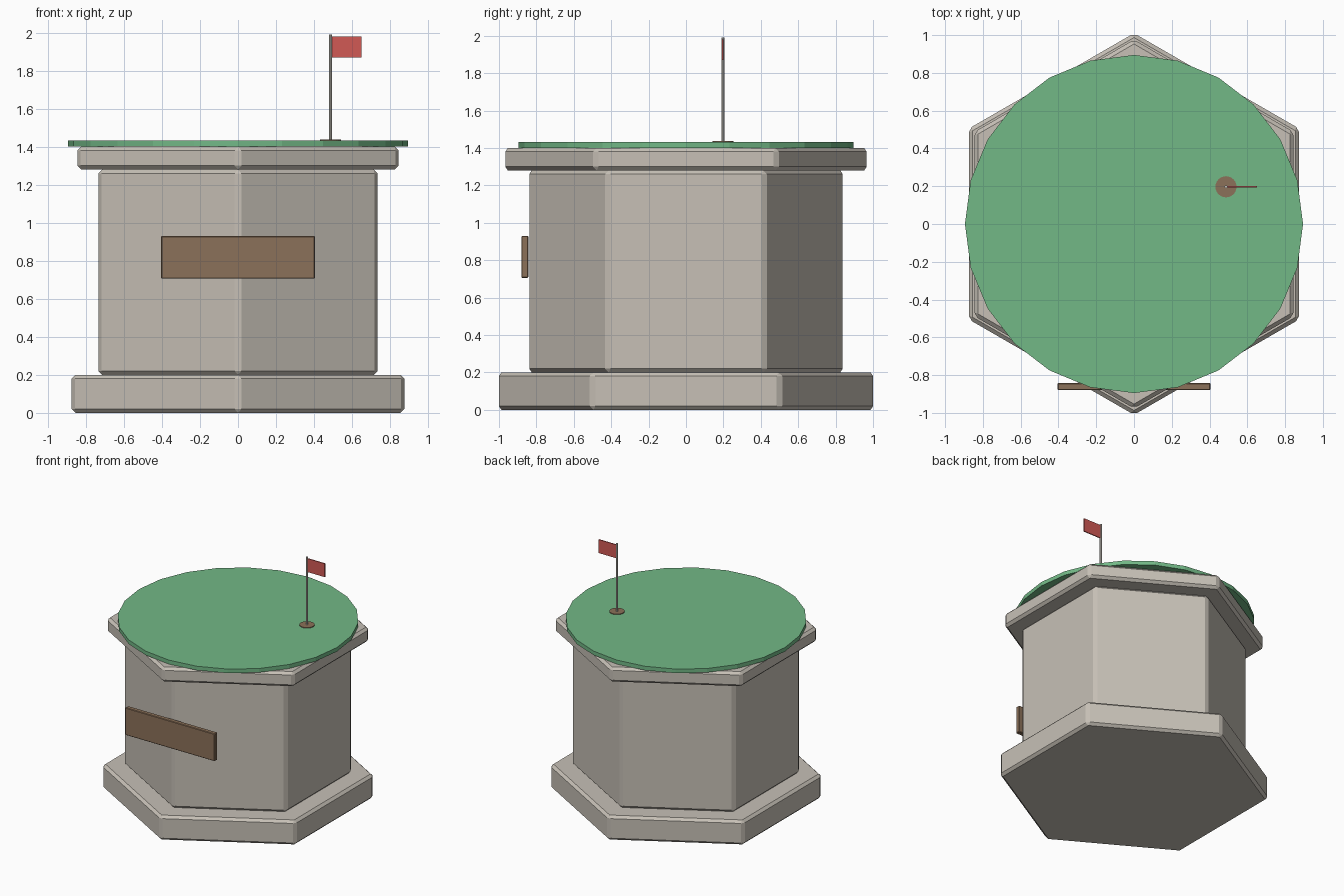
import bpy
from math import pi

cube = bpy.data.objects.get("Cube")
if cube:
    bpy.data.objects.remove(cube, do_unlink=True)


def material(name, r, g, b):
    mat = bpy.data.materials.new(name)
    mat.use_nodes = True
    mat.diffuse_color = (r, g, b, 1)
    shader = next(n for n in mat.node_tree.nodes if n.type == "BSDF_PRINCIPLED")
    shader.inputs["Base Color"].default_value = (r, g, b, 1)
    return mat


stone = material("warm grey stone", 0.57, 0.53, 0.47)
green = material("grass green", 0.17, 0.48, 0.24)
wood = material("brown wood", 0.26, 0.165, 0.10)
pale = material("pale pole", 0.72, 0.69, 0.62)
red = material("flag red", 0.64, 0.10, 0.09)


def finish(name, mat, bevel):
    obj = bpy.context.object
    obj.name = name
    obj.data.materials.append(mat)
    bpy.ops.object.transform_apply(location=False, rotation=True, scale=True)
    if bevel:
        mod = obj.modifiers.new("bevel", "BEVEL")
        mod.width = bevel
        mod.segments = 1
    return obj


def prism(name, mat, sides, radius, low, high, x=0, y=0, bevel=0, turn=0):
    bpy.ops.mesh.primitive_cylinder_add(
        vertices=sides, radius=radius, depth=high - low,
        location=(x, y, (low + high) / 2), rotation=(0, 0, turn))
    return finish(name, mat, bevel)


def box(name, mat, low, high, bevel=0):
    centre = [(a + b) / 2 for a, b in zip(low, high)]
    bpy.ops.mesh.primitive_cube_add(size=1, location=centre)
    bpy.context.object.scale = [b - a for a, b in zip(low, high)]
    return finish(name, mat, bevel)


# Hexagonal stone plinth, with corners to the front and back
prism("base_slab", stone, 6, 1.01, 0, 0.2, bevel=0.02)
prism("pillar", stone, 6, 0.848, 0.2, 1.28, bevel=0.02)
prism("cap_slab", stone, 6, 0.976, 1.28, 1.4, bevel=0.02)

# Round green with its cup
prism("green_disc", green, 24, 0.895, 1.4, 1.433)
flag_x, flag_y = 0.487, 0.197
prism("cup", wood, 24, 0.056, 1.43, 1.438, flag_x, flag_y)

# Flag on its pole
prism("flag_pole", pale, 10, 0.008, 1.43, 1.99, flag_x, flag_y)
box("flag", red, (flag_x + 0.005, flag_y - 0.004, 1.87),
    (0.65, flag_y + 0.004, 1.98))

# Blank wooden plaque on the front corner
box("plaque", wood, (-0.405, -0.88, 0.706), (0.405, -0.843, 0.93), bevel=0.004)
